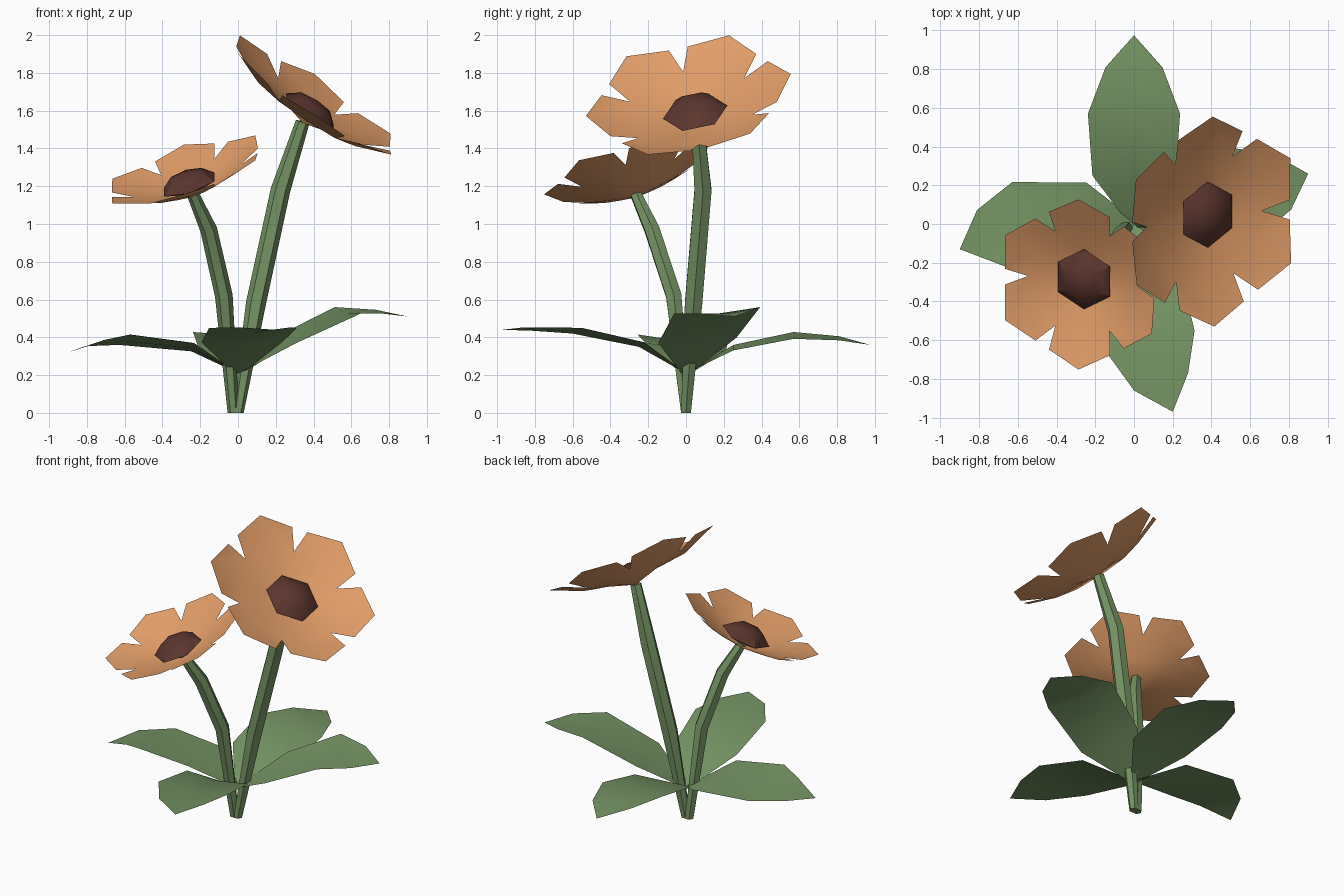
import bpy, math
from mathutils import Vector

if "Cube" in bpy.data.objects:
    bpy.data.objects.remove(bpy.data.objects["Cube"])


def material(name, rgb):
    m = bpy.data.materials.new(name)
    m.diffuse_color = (*rgb, 1)
    m.use_nodes = True
    m.node_tree.nodes["Principled BSDF"].inputs["Base Color"].default_value = m.diffuse_color
    return m


ORANGE = material("petal orange", (0.76, 0.34, 0.14))
BROWN = material("seed brown", (0.107, 0.036, 0.028))
GREEN = material("leaf green", (0.175, 0.29, 0.125))


def make(name, verts, faces, mat):
    me = bpy.data.meshes.new(name)
    me.from_pydata([tuple(v) for v in verts], [], faces)
    me.materials.append(mat)
    ob = bpy.data.objects.new(name, me)
    bpy.context.collection.objects.link(ob)
    bpy.context.view_layer.objects.active = ob
    bpy.ops.object.select_all(action='DESELECT')
    ob.select_set(True)
    bpy.ops.object.shade_smooth_by_angle(angle=math.radians(40))
    return ob


def flower(name, heart, base, normal, up, radius, depth, disc_r, spin=7):
    """Six-petalled cup on a tilted axis with a low hexagonal seed head."""
    heart, base, n = Vector(heart), Vector(base), Vector(normal).normalized()
    v = Vector(up)
    v = (v - n * v.dot(n)).normalized()
    u = v.cross(n)

    def at(origin, r, deg, h):
        a = math.radians(deg + spin)
        return origin + u * r * math.cos(a) + v * r * math.sin(a) + n * h

    # petals: (origin, radius, angle offset, height) relative to the petal axis
    shape = [(heart, 0.30, -30, 0.26), (heart, 0.30, 0, 0.26),  # inner ring
             (base, 0.63, -30, 0.57), (base, 0.63, 0, 0.58),    # notch, middle
             (base, 0.87, -24, 0.88), (base, 0.98, 0, 1.0), (base, 0.87, 24, 0.88)]
    verts, faces = [heart], []
    for k in range(6):
        verts += [at(o, r * radius, 90 + 60 * k + a, h * depth) for o, r, a, h in shape]
    for k in range(6):
        i0, i, n0, m, c0, t, c1 = range(1 + 7 * k, 8 + 7 * k)
        j = 1 + 7 * ((k + 1) % 6)
        i1, n1 = j, j + 2
        faces += [(0, i0, i, i1), (i0, n0, m, i), (i, m, n1, i1),
                  (n0, c0, t, m), (m, t, c1, n1)]
    make(name + "_petals", verts, faces, ORANGE)

    # seed head
    verts = [at(heart, 0, 0, 0.01)]
    for r, h in ((1, 0.07), (0.6, 0.125)):
        verts += [at(heart, r * disc_r, 90 + 60 * k, h) for k in range(6)]
    verts.append(at(heart, 0, 0, 0.145))
    faces = []
    for k in range(6):
        a, b = 1 + k, 1 + (k + 1) % 6
        faces += [(0, b, a), (a, b, b + 6, a + 6), (a + 6, b + 6, 13)]
    make(name + "_seed_head", verts, faces, BROWN)


def stem(name, path, sides=6):
    """Tapered tube along (x, y, z, radius) points."""
    verts, faces = [], []
    pts = [Vector(p[:3]) for p in path]
    for i, p in enumerate(path):
        d = pts[min(i + 1, len(pts) - 1)] - pts[max(i - 1, 0)]
        if i == 0:
            d = Vector((0, 0, 1))
        u = Vector((0, 1, 0)).cross(d).normalized()
        w = d.cross(u).normalized()
        for k in range(sides):
            a = 2 * math.pi * k / sides
            verts.append(pts[i] + (u * math.cos(a) + w * math.sin(a)) * p[3])
    for i in range(len(path) - 1):
        for k in range(sides):
            a, b = i * sides + k, i * sides + (k + 1) % sides
            faces.append((a, b, b + sides, a + sides))
    faces.append(tuple(reversed(range(sides))))
    faces.append(tuple(range(len(verts) - sides, len(verts))))
    make(name, verts, faces, GREEN)


def leaf(name, centre, lift_a, lift_b):
    """Shallow folded blade along a centre line that ends in a point."""
    widths = (0.025, 0.215, 0.238, 0.147)
    folds = (0.0, 0.8, 1.0, 0.6)
    pts = [Vector(p) for p in centre]
    verts, faces = [], []
    for i in range(4):
        d = pts[i + 1] - pts[max(i - 1, 0)]
        side = Vector((-d.y, d.x, 0)).normalized() * widths[i]
        lift = Vector((0, 0, folds[i]))
        verts += [pts[i] - side + lift * lift_a, pts[i], pts[i] + side + lift * lift_b]
    verts.append(pts[4])
    for i in range(3):
        a = 3 * i
        faces += [(a, a + 3, a + 4, a + 1), (a + 1, a + 4, a + 5, a + 2)]
    faces += [(9, 12, 10), (10, 12, 11)]
    make(name, verts, faces, GREEN)


# flowers
flower("tall_flower", (0.342, 0.06, 1.535), (0.30, 0.045, 1.52), (0.555, -0.163, 0.816),
       (0.07, 0.525, 0.1), 0.565, 0.2, 0.174)
flower("short_flower", (-0.237, -0.266, 1.145), (-0.24, -0.27, 1.147), (-0.33, -0.3, 1),
       (0.04, 0.41, 0.18), 0.468, 0.155, 0.162)

# stems
stem("tall_stem", [(0.0, 0, 0, 0.03), (0.095, 0.04, 0.58, 0.053),
                   (0.225, 0.09, 1.18, 0.052), (0.342, 0.06, 1.54, 0.037)])
stem("short_stem", [(-0.025, 0, 0, 0.03), (-0.075, -0.065, 0.62, 0.047),
                    (-0.155, -0.18, 0.97, 0.045), (-0.24, -0.267, 1.16, 0.032)])

# leaves
leaf("back_leaf", [(0, 0, 0.21), (0, 0.25, 0.345), (0, 0.57, 0.41),
                   (0, 0.81, 0.395), (0, 0.975, 0.36)], -0.018, 0.018)
leaf("left_leaf", [(0, 0, 0.21), (-0.24, 0, 0.342), (-0.6, -0.02, 0.38),
                   (-0.76, -0.065, 0.365), (-0.9, -0.13, 0.32)], -0.02, 0.035)
leaf("front_leaf", [(0, 0, 0.21), (0.02, -0.25, 0.35), (0.08, -0.6, 0.42),
                    (0.14, -0.815, 0.435), (0.2, -0.97, 0.44)], 0.03, 0.03)
leaf("right_leaf", [(0, 0, 0.21), (0.25, 0.06, 0.37), (0.58, 0.165, 0.525),
                    (0.77, 0.215, 0.525), (0.9, 0.26, 0.51)], 0.0, 0.035)
